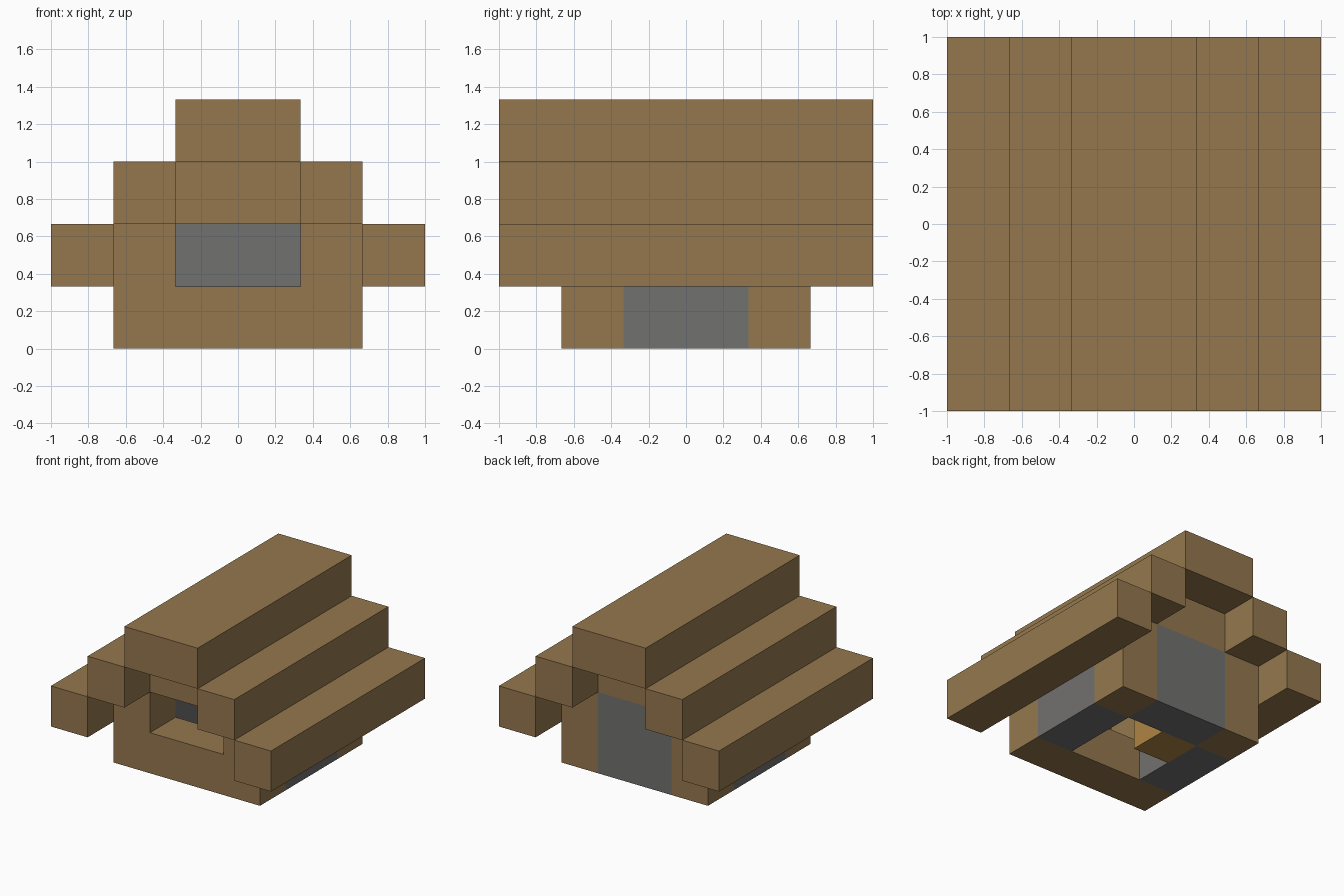
import bpy
import bmesh
from mathutils import Vector

if "Cube" in bpy.data.objects:
    bpy.data.objects.remove(bpy.data.objects["Cube"], do_unlink=True)

CELL = 1 / 3


def material(name, r, g, b):
    mat = bpy.data.materials.new(name)
    mat.use_nodes = True
    mat.diffuse_color = (r, g, b, 1)
    mat.node_tree.nodes["Principled BSDF"].inputs["Base Color"].default_value = (r, g, b, 1)
    return mat


wood = material("brown_wood", 0.30, 0.187, 0.076)
stone = material("grey_stone", 0.167, 0.164, 0.161)
gold = material("golden_wood", 0.43, 0.235, 0.055)

parts = []


def block(name, mat, x, y, z):
    """Queue a block spanning whole cells along each axis."""
    cells = {(i, j, k) for i in range(*x) for j in range(*y) for k in range(*z)}
    parts.append((name, mat, cells))


# Front wall with a window gap, and back wall with a stone panel
block("front_sill", wood, (-1, 1), (-2, -1), (0, 1))
block("front_gable", wood, (-1, 1), (-2, -1), (2, 3))
block("back_panel", stone, (-1, 1), (1, 2), (0, 2))
block("back_gable", wood, (-1, 1), (1, 2), (2, 3))

# Ridge beam and the chest standing inside
block("roof_ridge", wood, (-1, 1), (-3, 3), (3, 4))
block("chest", gold, (-1, 0), (0, 1), (0, 1))

# Mirrored posts, side panels and roof steps
for side, inner, outer in (("left", 1, 2), ("right", -2, -3)):
    wall = (inner, inner + 1)
    block(side + "_front_post", wood, wall, (-2, -1), (0, 2))
    block(side + "_back_post", wood, wall, (1, 2), (0, 2))
    block(side + "_side_panel", stone, wall, (-1, 1), (0, 2))
    block(side + "_roof_step", wood, wall, (-3, 3), (2, 3))
    block(side + "_eave", wood, (outer, outer + 1), (-3, 3), (1, 2))

solid = set().union(*(cells for _, _, cells in parts))


def build(name, mat, cells):
    """Make the exposed faces of a block, leaving out those against a neighbour."""
    bm = bmesh.new()
    for cell in cells:
        centre = Vector(cell) + Vector((0.5, 0.5, 0.5))
        for axis in range(3):
            for sign in (-1, 1):
                normal = Vector((0, 0, 0))
                normal[axis] = sign
                neighbour = tuple(round(c) for c in Vector(cell) + normal)
                if neighbour in solid:
                    continue
                u = Vector((0, 0, 0))
                u[(axis + 1) % 3] = 0.5
                v = normal.cross(u)
                middle = centre + normal / 2
                corners = (middle - u - v, middle + u - v, middle + u + v, middle - u + v)
                bm.faces.new([bm.verts.new(c * CELL) for c in corners])
    bmesh.ops.remove_doubles(bm, verts=bm.verts, dist=0.001)
    bmesh.ops.dissolve_limit(bm, angle_limit=0.01, verts=bm.verts, edges=bm.edges)
    mesh = bpy.data.meshes.new(name)
    bm.to_mesh(mesh)
    bm.free()
    mesh.materials.append(mat)
    bpy.context.collection.objects.link(bpy.data.objects.new(name, mesh))


for part in parts:
    build(*part)
